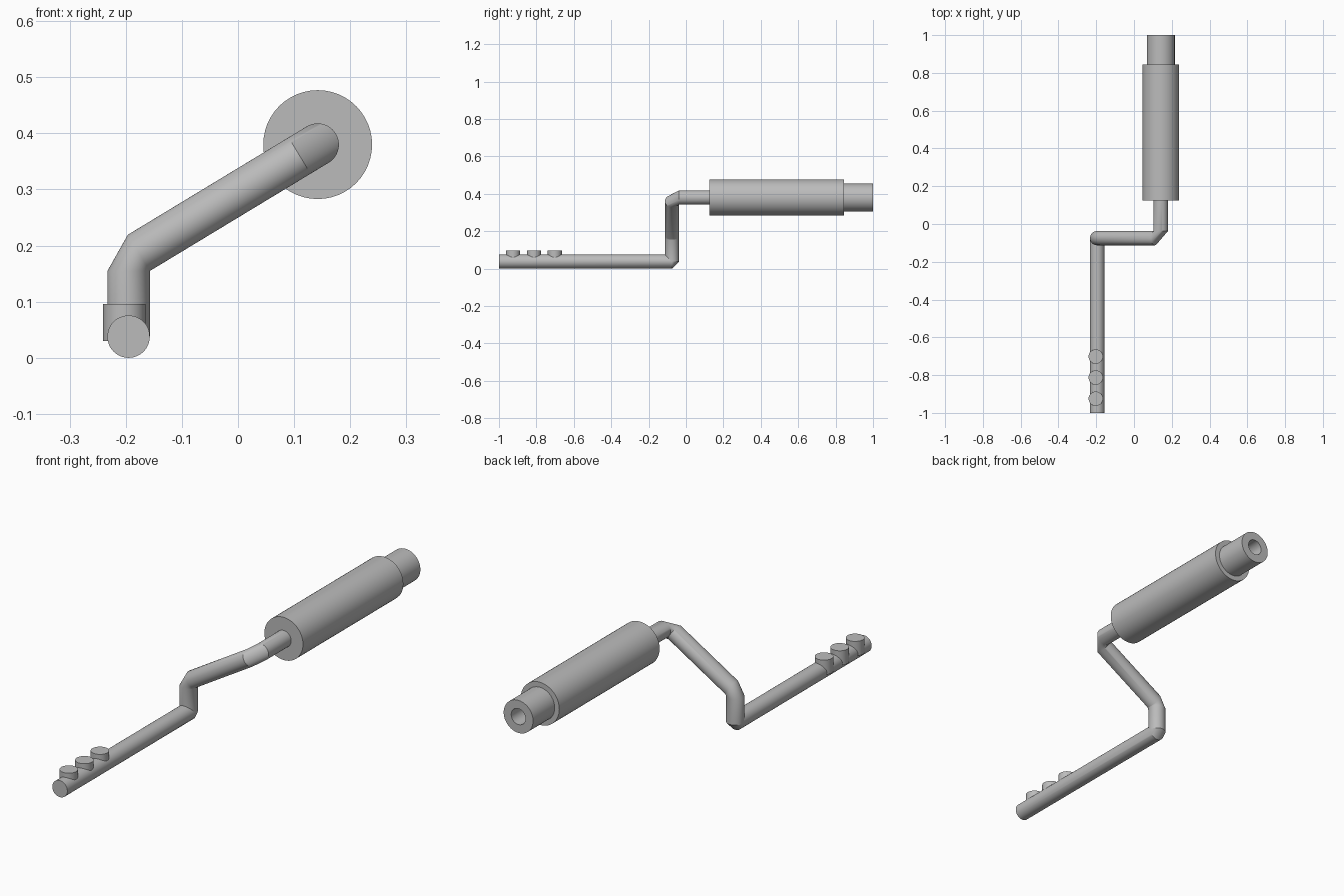
import bpy, bmesh, math
from mathutils import Vector

cube = bpy.data.objects.get("Cube")
if cube:
    bpy.data.objects.remove(cube, do_unlink=True)

SIDES = 48
R = 0.0378                      # pipe radius

steel = bpy.data.materials.new("grey steel")
steel.use_nodes = True
GREY = (0.5, 0.5, 0.5, 1)
steel.diffuse_color = GREY
steel.node_tree.nodes["Principled BSDF"].inputs["Base Color"].default_value = GREY


def skin(name, rings):
    """Join rings (centre, axis, radius) into one capped tube."""
    bm = bmesh.new()
    loops, side, prev = [], None, None
    for centre, axis, radius in rings:
        axis = Vector(axis).normalized()
        if side is None:
            side = axis.orthogonal().normalized()
        else:                   # carry the seam round each bend without twist
            side = prev.rotation_difference(axis) @ side
        up = axis.cross(side)
        prev = axis
        loop = []
        for i in range(SIDES):
            a = math.tau * i / SIDES
            loop.append(bm.verts.new(Vector(centre) + radius * (math.cos(a) * side + math.sin(a) * up)))
        loops.append(loop)
    for a, b in zip(loops, loops[1:]):
        for i in range(SIDES):
            j = (i + 1) % SIDES
            bm.faces.new((a[i], a[j], b[j], b[i]))
    bm.faces.new(loops[0][::-1])
    bm.faces.new(loops[-1])
    bmesh.ops.recalc_face_normals(bm, faces=bm.faces)
    mesh = bpy.data.meshes.new(name)
    bm.to_mesh(mesh)
    bm.free()
    mesh.materials.append(steel)
    obj = bpy.data.objects.new(name, mesh)
    bpy.context.collection.objects.link(obj)
    bpy.ops.object.select_all(action='DESELECT')
    obj.select_set(True)
    bpy.context.view_layer.objects.active = obj
    bpy.ops.object.shade_smooth_by_angle(angle=math.radians(30))
    return obj


# Corners of the pipe's centre line
front = Vector((-0.195, -1, R))
elbow = Vector((-0.195, -0.075, R))
knee = Vector((-0.195, -0.075, 0.176))
top = Vector((0.142, -0.075, 0.38))
end = Vector((0.142, 0.15, 0.38))
FWD, UP = Vector((0, 1, 0)), Vector((0, 0, 1))
slope = (top - knee).normalized()


def mitre(corner, d1, d2):
    """Two rings that meet on the inside of a bend."""
    t = R * math.tan(d1.angle(d2) / 2)
    return [(corner - d1 * t, d1, R), (corner + d2 * t, d2, R)]


# Bent exhaust pipe: the lower elbow is tight, the upper bends are mitred
skin("front_pipe", [(front, FWD, R), (elbow, FWD, R), (elbow, UP, R)])
skin("bent_pipe", [(elbow, UP, R)] + mitre(knee, UP, slope)
     + mitre(top, slope, FWD) + [(end, FWD, R)])

# Inlet ports on the front pipe
for i, y in enumerate((-0.925, -0.813, -0.702)):
    skin(f"inlet_port_{i + 1}", [((-0.2025, y, 0.03), UP, 0.038), ((-0.2025, y, 0.096), UP, 0.038)])

# Muffler can and hollow tail pipe
skin("muffler", [((0.142, y, 0.38), FWD, 0.097) for y in (0.125, 0.845)])
tail = [(0.84, 0.074), (1, 0.074), (1, 0.036), (0.85, 0.036)]
skin("tail_pipe", [((0.142, y, 0.38), FWD, r) for y, r in tail])
